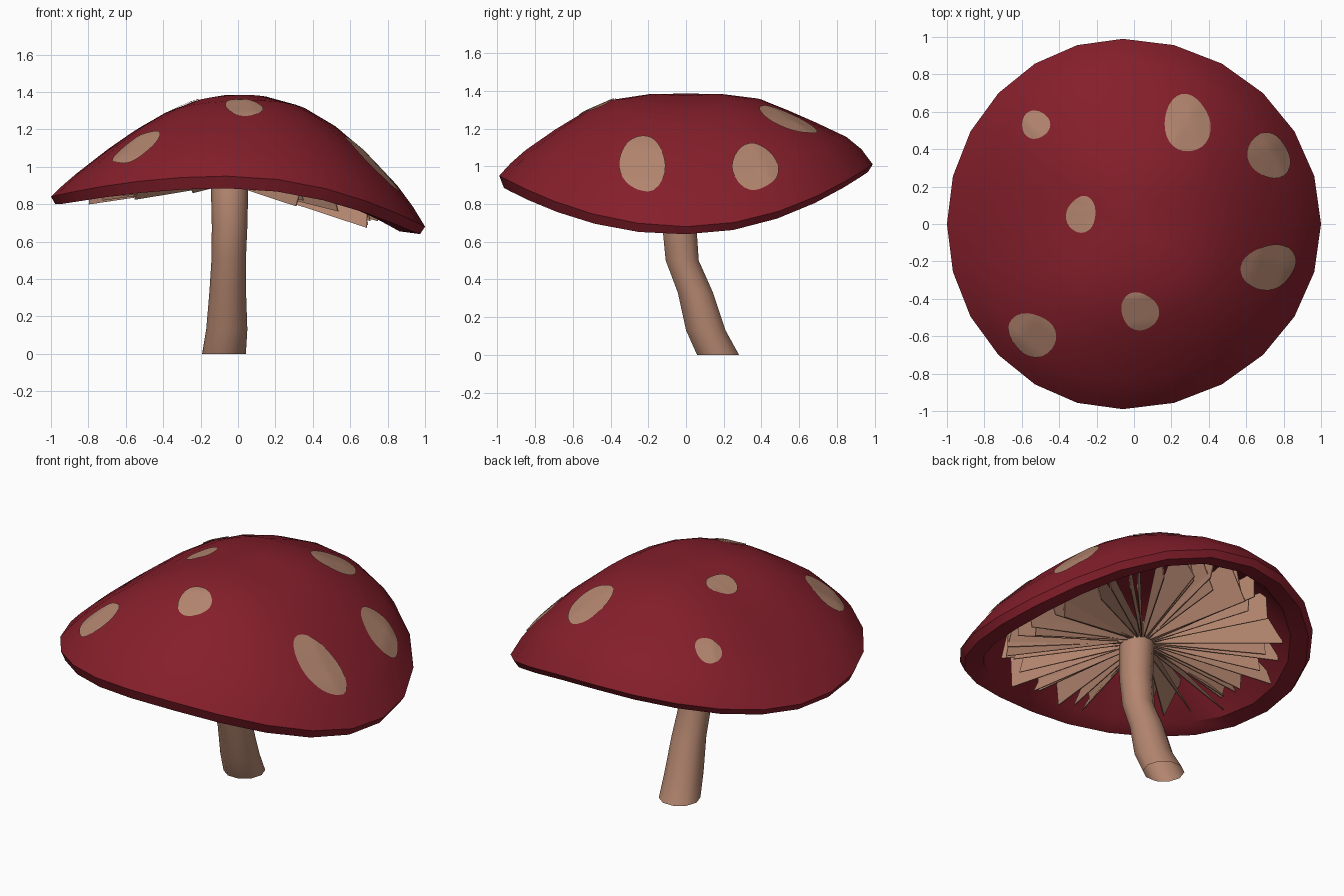
import bpy, bmesh, math, random
from mathutils import Vector
from mathutils.bvhtree import BVHTree

if "Cube" in bpy.data.objects:
    bpy.data.objects.remove(bpy.data.objects["Cube"])

random.seed(4)
CX = -0.06          # cap centre in x
SEG = 24


def material(name, rgb):
    m = bpy.data.materials.new(name)
    m.diffuse_color = (*rgb, 1)
    m.use_nodes = True
    m.node_tree.nodes["Principled BSDF"].inputs["Base Color"].default_value = m.diffuse_color
    return m


RED = material("cap red", (0.235, 0.0135, 0.024))
TAN = material("flesh tan", (0.45, 0.235, 0.158))


def make(name, bm, mat, angle=None, fix=True):
    if fix:
        bmesh.ops.recalc_face_normals(bm, faces=bm.faces[:])
    me = bpy.data.meshes.new(name)
    bm.to_mesh(me)
    bm.free()
    ob = bpy.data.objects.new(name, me)
    bpy.context.collection.objects.link(ob)
    me.materials.append(mat)
    if angle:
        bpy.ops.object.select_all(action='DESELECT')
        ob.select_set(True)
        bpy.context.view_layer.objects.active = ob
        bpy.ops.object.shade_smooth_by_angle(angle=math.radians(angle))
    return ob


# Cap height profiles in four directions, blended around the circle
T = [0, 0.2, 0.4, 0.55, 0.7, 0.86, 0.94, 1]
RIGHT = [1.385, 1.375, 1.31, 1.215, 1.08, 0.9, 0.785, 0.68]
LEFT = [1.385, 1.345, 1.26, 1.175, 1.075, 0.96, 0.895, 0.84]
FRONT = [1.385, 1.38, 1.35, 1.285, 1.195, 1.085, 1.015, 0.95]
BACK = [1.385, 1.38, 1.355, 1.295, 1.23, 1.155, 1.09, 1.01]


def lerp(prof, t):
    for i in range(len(T) - 1):
        if t <= T[i + 1]:
            k = (t - T[i]) / (T[i + 1] - T[i])
            return prof[i] + k * (prof[i + 1] - prof[i])
    return prof[-1]


def cap_z(t, a):
    c, s = math.cos(a), math.sin(a)
    r, l, f, b = (lerp(p, t) for p in (RIGHT, LEFT, FRONT, BACK))
    even = c * c * (r + l) / 2 + s * s * (f + b) / 2
    k = t * t
    cc, ss = (v * (1 - k + k * abs(v)) for v in (c, s))
    tilt = cc * (r - l) / 2 + ss * (b - f) / 2
    return even + tilt + 0.28 * t ** 3 * (1 - t) * math.sin(2 * a) ** 2


def cap_xy(t, a):
    c = math.cos(a)
    return CX + (1.06 if c > 0 else 0.94) * t * c, 0.99 * t * math.sin(a)


def bridge(bm, r0, r1):
    n = len(r0)
    for i in range(n):
        j = (i + 1) % n
        bm.faces.new((r0[i], r0[j], r1[j], r1[i]))


def fan(bm, ring, co):
    tip = bm.verts.new(co)
    for i in range(len(ring)):
        bm.faces.new((ring[i], ring[(i + 1) % len(ring)], tip))


# Cap: outer dome, rim lip, hollow underside
rings = [(t, t, 0) for t in T[1:]]
rings += [(0.975, 1, -0.04), (0.87, 1, -0.025)]
rings += [(t, t, -0.08) for t in (0.7, 0.4, 0.2)]
bm = bmesh.new()
loops = []
for t, tz, dz in rings:
    loop = []
    for i in range(SEG):
        a = 2 * math.pi * i / SEG
        lip = 0.025 * max(0, -math.sin(a)) if t == 0.975 else 0
        loop.append(bm.verts.new((*cap_xy(t, a), cap_z(tz, a) + dz - lip)))
    loops.append(loop)
for r0, r1 in zip(loops, loops[1:]):
    bridge(bm, r0, r1)
fan(bm, loops[0], (CX, 0, 1.385))
fan(bm, loops[-1], (CX, 0, 1.305))
bmesh.ops.recalc_face_normals(bm, faces=bm.faces[:])
tree = BVHTree.FromBMesh(bm)
make("cap", bm, RED, 35)

# Spots: thin irregular patches laid on the cap (x, y, x radius, y radius, skew)
SPOTS = [(-0.523, 0.53, 0.075, 0.075, 0), (0.282, 0.535, 0.122, 0.153, -0.08),
         (0.717, 0.363, 0.113, 0.12, -0.2), (-0.28, 0.05, 0.078, 0.098, 0.1),
         (0.715, -0.23, 0.145, 0.12, 0.2), (-0.54, -0.59, 0.125, 0.115, -0.2),
         (0.03, -0.465, 0.1, 0.1, -0.1)]
for n, (x, y, rx, ry, skew) in enumerate(SPOTS):
    bm = bmesh.new()

    def drop(px, py):
        hit, normal, _, _ = tree.ray_cast(Vector((px, py, 3)), Vector((0, 0, -1)))
        return bm.verts.new(hit + normal * 0.006)

    loops = []
    for k in (0.2, 0.4, 0.6, 0.8, 1):
        loop = []
        for i in range(28):
            a = 2 * math.pi * i / 28
            w = k * (1 + 0.04 * math.cos(3 * a + n) + skew * 0.5 * math.sin(2 * a))
            loop.append(drop(x + rx * w * math.cos(a), y + ry * w * math.sin(a)))
        loops.append(loop)
    for r0, r1 in zip(loops, loops[1:]):
        bridge(bm, r1, r0)
    bm.faces.new(loops[0])
    bmesh.ops.recalc_face_normals(bm, faces=bm.faces[:])
    if sum(f.normal.z for f in bm.faces) < 0:
        bmesh.ops.reverse_faces(bm, faces=bm.faces[:])
    make("spot_%d" % (n + 1), bm, TAN, 60, fix=False)

# Gills: thin leaning blades that widen from the stem towards the rim
bm = bmesh.new()
GILLS = 50
for i in range(GILLS):
    a = 2 * math.pi * (i + random.uniform(-0.3, 0.3)) / GILLS
    end = random.uniform(0.7, 0.83)
    lean = random.uniform(-0.16, 0.16)
    c, s = math.cos(a), math.sin(a)
    low = c * c * (0.64 if c > 0 else 0.79) + s * s * (0.9 if s > 0 else 0.83)
    low += random.uniform(0, 0.08)
    outline = [(0.06, 0.9, 0), (end, 0.91 + (low - 0.91) * end / 0.83, lean),
               (end - 0.03, cap_z(end - 0.03, a) - 0.07, 0), (0.06, 0.98, 0)]
    side = Vector((-s, c, 0)) * 0.003
    pair = []
    for sign in (1, -1):
        pair.append([bm.verts.new(Vector((*cap_xy(t, a + da), z)) + side * sign)
                     for t, z, da in outline])
    bridge(bm, pair[0], pair[1])
    bm.faces.new(pair[0])
    bm.faces.new(pair[1][::-1])
make("gills", bm, TAN)

# Stem: bent tube, open at the foot, following a short path (x, y, z, radius)
PATH = [(-0.075, 0.17, 0, 0.117), (-0.06, 0.105, 0.13, 0.11),
        (-0.055, 0.05, 0.33, 0.098), (-0.05, -0.02, 0.5, 0.092),
        (-0.045, -0.035, 0.68, 0.095), (-0.045, -0.03, 0.9, 0.1),
        (-0.05, 0, 1.0, 0.08)]
bm = bmesh.new()
loops = []
for x, y, z, r in PATH:
    loops.append([bm.verts.new((x + r * math.cos(2 * math.pi * i / 10),
                                y + r * math.sin(2 * math.pi * i / 10), z))
                  for i in range(10)])
for r0, r1 in zip(loops, loops[1:]):
    bridge(bm, r0, r1)
bm.faces.new(loops[-1])
make("stem", bm, TAN, 40)
